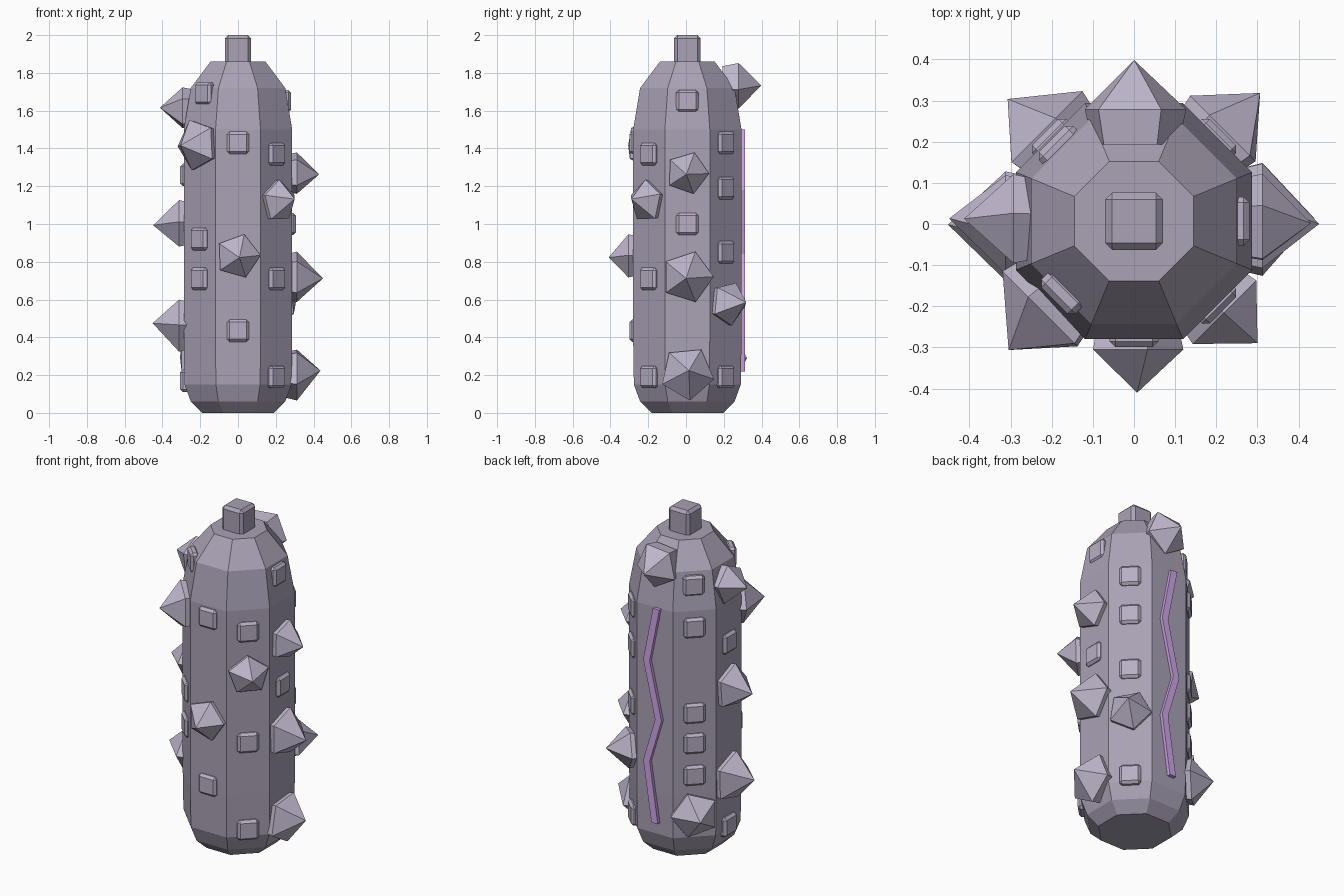
import bpy, bmesh, math, random
from mathutils import Matrix, Vector

if "Cube" in bpy.data.objects:
    bpy.data.objects.remove(bpy.data.objects["Cube"])

random.seed(4)
CY = 0.007      # body axis offset in y
AP = 0.287      # body apothem


def material(name, rgb):
    m = bpy.data.materials.new(name)
    m.diffuse_color = (*rgb, 1)
    m.use_nodes = True
    m.node_tree.nodes["Principled BSDF"].inputs["Base Color"].default_value = m.diffuse_color
    return m


BODY = material("dark_shell", (0.40, 0.36, 0.46))
SPIKE = material("pale_spike", (0.52, 0.47, 0.60))
STUD = material("stud_shell", (0.48, 0.43, 0.55))
GLOW = material("violet_streak", (0.62, 0.38, 0.80))


def finish(name, bm, mat, matrix=Matrix()):
    bmesh.ops.recalc_face_normals(bm, faces=bm.faces)
    me = bpy.data.meshes.new(name)
    bm.to_mesh(me)
    bm.free()
    ob = bpy.data.objects.new(name, me)
    bpy.context.collection.objects.link(ob)
    me.materials.append(mat)
    ob.matrix_world = matrix
    return ob


def loft(rings, sides, twist=0.0, tip=None):
    """Stack polygon rings (radius, height), capped, with an optional apex."""
    bm = bmesh.new()
    loops = [[bm.verts.new((r * math.cos(twist + math.tau * i / sides),
                            r * math.sin(twist + math.tau * i / sides), h))
              for i in range(sides)] for r, h in rings]
    for a, b in zip(loops, loops[1:]):
        for i in range(sides):
            j = (i + 1) % sides
            bm.faces.new((a[i], a[j], b[j], b[i]))
    bm.faces.new(loops[0][::-1])
    if tip:
        t = bm.verts.new(tip)
        for i in range(sides):
            bm.faces.new((loops[-1][i], loops[-1][(i + 1) % sides], t))
    else:
        bm.faces.new(loops[-1])
    return bm


def radius_at(z):
    return AP if z < 1.5 else AP - (z - 1.5) * 0.17


def on_face(face, z, depth=0.0):
    """Frame on one of the eight sides: local z outward, local y up."""
    a = math.radians(face)
    n = Vector((math.cos(a), math.sin(a), 0))
    side = Vector((-n.y, n.x, 0))
    p = n * (radius_at(z) + depth) + Vector((0, CY, z))
    m = Matrix((side, Vector((0, 0, 1)), n)).transposed().to_4x4()
    return Matrix.Translation(p) @ m


# Octagonal body
profile = [(0.19, 0), (0.25, 0.06), (0.283, 0.15), (AP, 0.40), (AP, 1.50),
           (0.25, 1.72), (0.145, 1.86)]
k = 1 / math.cos(math.pi / 8)
finish("body", loft([(r * k, z) for r, z in profile], 8, math.pi / 8), BODY,
       Matrix.Translation((0, CY, 0)))


# Bevelled blocks
def block(name, size, bevel, mat, matrix):
    bm = bmesh.new()
    bmesh.ops.create_cube(bm, size=1)
    bmesh.ops.scale(bm, vec=size, verts=bm.verts)
    bmesh.ops.bevel(bm, geom=bm.edges[:], offset=bevel, segments=1, affect='EDGES')
    return finish(name, bm, mat, matrix)


block("top_knob", (0.14, 0.14, 0.16), 0.017, BODY, Matrix.Translation((0, CY, 1.92)))

# Studs on the sides: face angle -> heights
studs = {0: [1.65, 1.0], 45: [1.43, 1.19, 0.85, 0.19],
         135: [1.64, 1.40, 0.89, 0.71, 0.52], 180: [1.26, 0.17],
         225: [1.69, 0.92, 0.71], 270: [1.43, 0.435], 315: [1.37, 0.71, 0.19]}
for face, heights in studs.items():
    for z in heights:
        block(f"stud_{face}", (0.118, 0.118, 0.05), 0.014, STUD, on_face(face, z, -0.006))

# Five-sided spikes: face angle, height, base radius, length
spikes = [(0, 1.27, 0.115, 0.143), (0, 0.72, 0.14, 0.163), (0, 0.21, 0.145, 0.15),
          (180, 1.61, 0.115, 0.145), (180, 1.00, 0.13, 0.162), (180, 0.46, 0.145, 0.165),
          (225, 1.42, 0.14, 0.15), (315, 1.12, 0.115, 0.135), (270, 0.83, 0.12, 0.13),
          (45, 0.58, 0.12, 0.15), (90, 1.74, 0.13, 0.145), (135, 0.29, 0.135, 0.14)]
for face, z, r, length in spikes:
    tilt = random.uniform(-0.01, 0.01), random.uniform(-0.01, 0.02)
    bm = loft([(r * 0.85, -0.06), (r, 0.025)], 5, random.uniform(0, math.tau),
              (*tilt, length))
    finish(f"spike_{face}", bm, SPIKE, on_face(face, z))

# Zigzag streak on the back
path = [(-0.022, 1.50), (0.042, 1.18), (-0.036, 0.84), (0.042, 0.58), (-0.012, 0.22)]
bm = bmesh.new()
w = 0.021
rings = [[bm.verts.new((x + sx * w, y, z)) for sx, y in
          ((-1, 0.27), (1, 0.27), (1, 0.313), (-1, 0.313))] for x, z in path]
for a, b in zip(rings, rings[1:]):
    for i in range(4):
        j = (i + 1) % 4
        bm.faces.new((a[i], a[j], b[j], b[i]))
bm.faces.new(rings[0])
bm.faces.new(rings[-1])
finish("back_streak", bm, GLOW)
